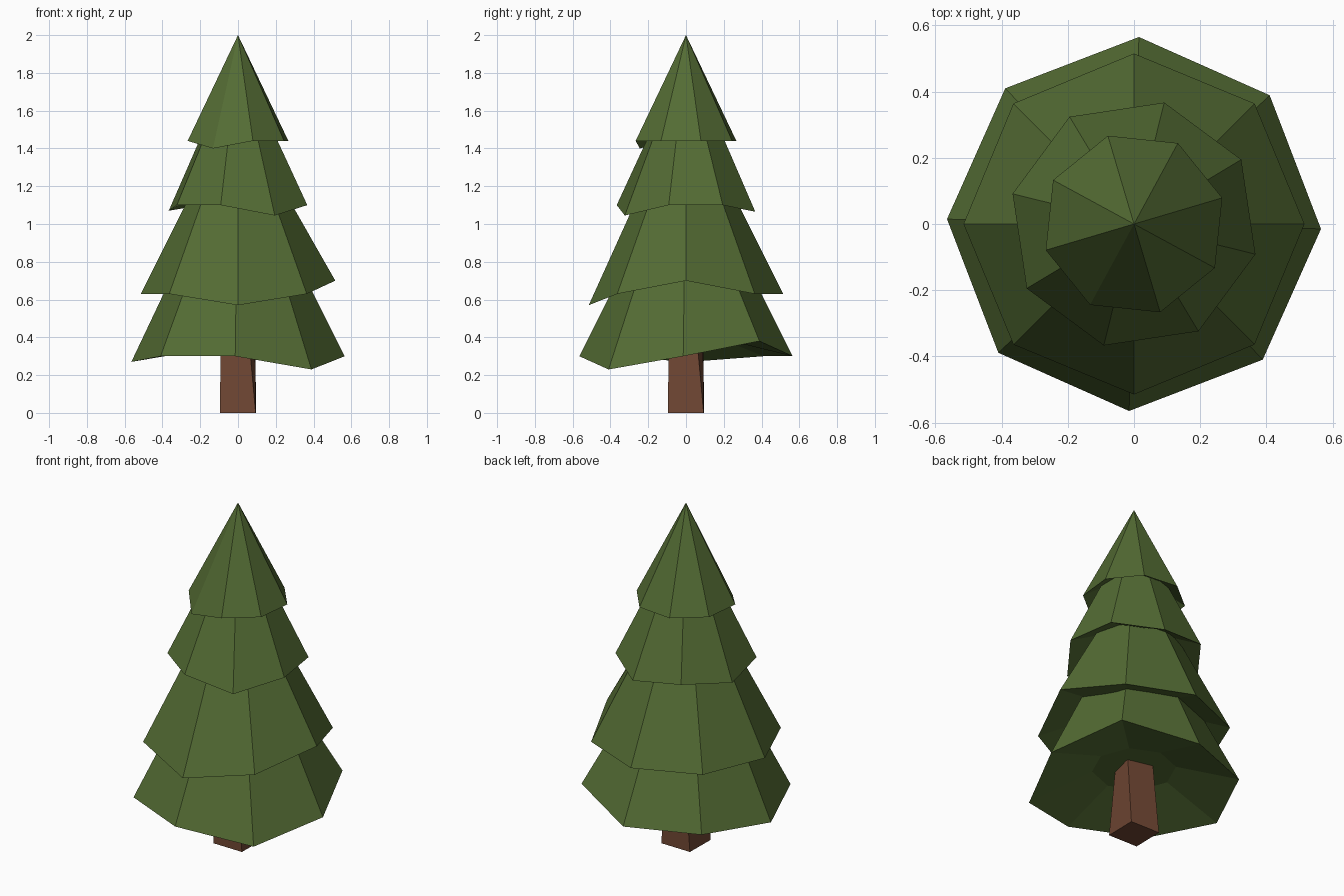
import bpy, bmesh, math

if "Cube" in bpy.data.objects:
    bpy.data.objects.remove(bpy.data.objects["Cube"])


def material(name, rgb):
    m = bpy.data.materials.new(name)
    m.diffuse_color = (*rgb, 1.0)
    m.use_nodes = True
    m.node_tree.nodes["Principled BSDF"].inputs["Base Color"].default_value = m.diffuse_color
    return m


GREEN = material("needle green", (0.088, 0.150, 0.034))
BROWN = material("bark brown", (0.160, 0.062, 0.033))


def ring(bm, r, z, n, angle, drops=None):
    drops = drops or [0] * n
    return [bm.verts.new((r * math.cos(math.radians(angle + 360 * i / n)),
                          r * math.sin(math.radians(angle + 360 * i / n)),
                          z + drops[i])) for i in range(n)]


def bridge(bm, a, b):
    n = len(a)
    for i in range(n):
        j = (i + 1) % n
        bm.faces.new((a[i], a[j], b[j], b[i]))


def finish(bm, name, mat):
    bmesh.ops.recalc_face_normals(bm, faces=bm.faces[:])
    me = bpy.data.meshes.new(name)
    bm.to_mesh(me)
    bm.free()
    me.materials.append(mat)
    ob = bpy.data.objects.new(name, me)
    bpy.context.collection.objects.link(ob)


def tier(name, r, z, angle, drops, top_r, top_z):
    """Eight-sided skirt with an uneven rim and a hollowed underside."""
    bm = bmesh.new()
    rim = ring(bm, r, z, 8, angle, drops)
    hollow = ring(bm, r * 0.4, z + 0.10, 8, angle)
    bridge(bm, hollow, rim)
    bm.faces.new(hollow)
    if top_r:
        top = ring(bm, top_r, top_z, 8, angle)
        bridge(bm, rim, top)
        bm.faces.new(top)
    else:
        tip = bm.verts.new((0, 0, top_z))
        for i in range(8):
            bm.faces.new((rim[i], rim[(i + 1) % 8], tip))
    finish(bm, name, GREEN)


# Foliage: rim offsets run counter-clockwise from the +x side
tier("bottom_branches", 0.565, 0.30, -1.5,
     [0, 0.08, 0, 0, -0.03, 0, 0, -0.07], 0.29, 0.85)
tier("lower_branches", 0.515, 0.63, 0,
     [0.07, 0, 0, 0, 0, 0, -0.06, 0], 0.23, 1.20)
tier("upper_branches", 0.378, 1.10, -14,
     [0, 0, -0.035, 0, -0.03, 0, 0, -0.055], 0.14, 1.60)
tier("top_branches", 0.278, 1.44, 16.5,
     [0, 0, 0, 0, 0, -0.04, 0, 0], 0, 2.0)

# Trunk: square, tapered and slightly twisted
bm = bmesh.new()
base = ring(bm, 0.134, 0, 4, 44)
head = ring(bm, 0.105, 0.43, 4, 31)
bridge(bm, base, head)
bm.faces.new(base)
bm.faces.new(head)
finish(bm, "trunk", BROWN)
